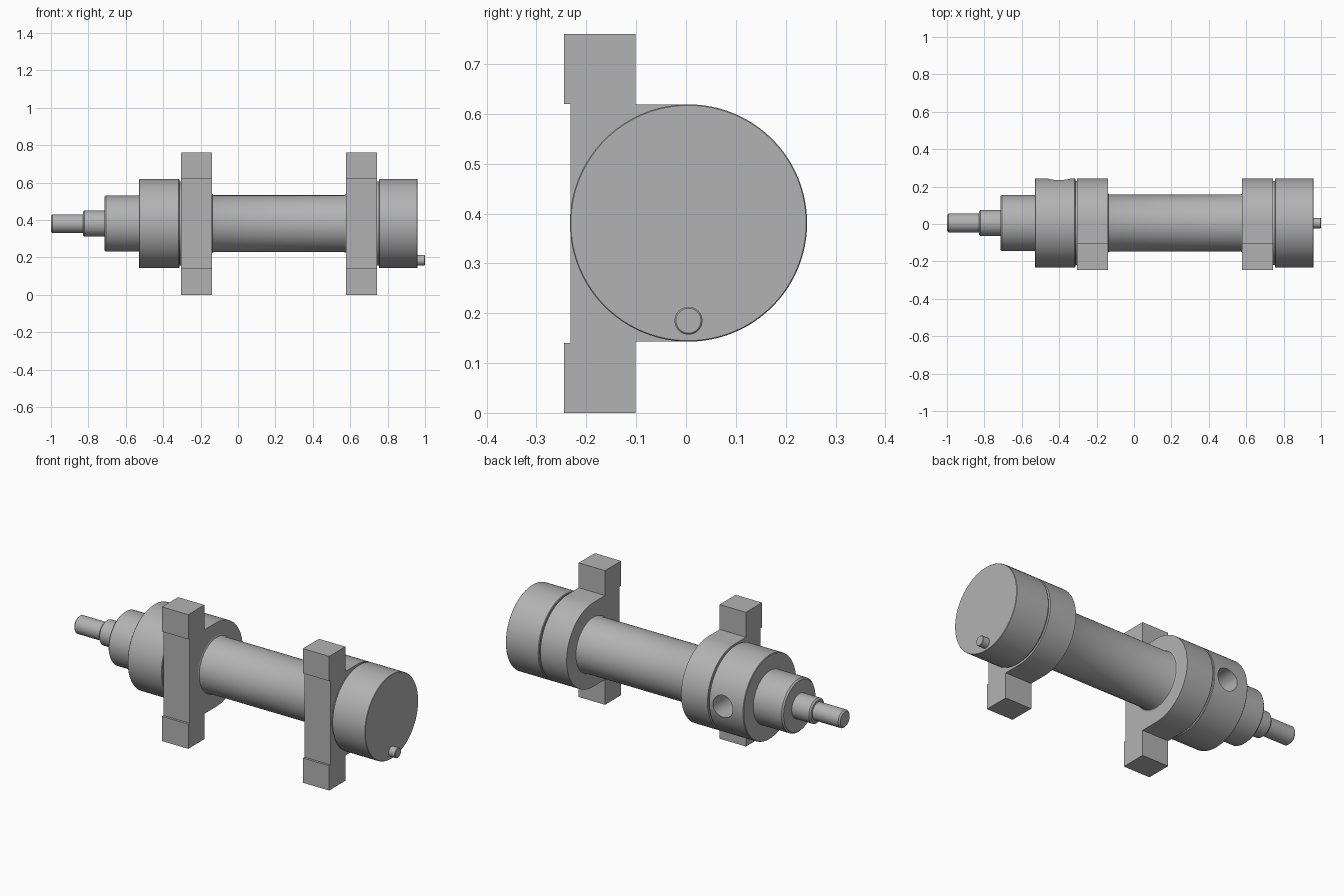
import bpy, bmesh, math
from mathutils import Matrix, Vector

if "Cube" in bpy.data.objects:
    bpy.data.objects.remove(bpy.data.objects["Cube"])

AY, AZ = 0.005, 0.381      # main axis
R = 0.238                  # head radius
SEG = 96

steel = bpy.data.materials.new("plain grey")
steel.use_nodes = True
GREY = (0.45, 0.45, 0.45, 1)
steel.diffuse_color = GREY
steel.node_tree.nodes["Principled BSDF"].inputs["Base Color"].default_value = GREY


def finish(name, bm):
    bmesh.ops.recalc_face_normals(bm, faces=bm.faces)
    mesh = bpy.data.meshes.new(name)
    bm.to_mesh(mesh)
    bm.free()
    mesh.materials.append(steel)
    ob = bpy.data.objects.new(name, mesh)
    bpy.context.collection.objects.link(ob)
    return ob


def select(ob):
    bpy.ops.object.select_all(action='DESELECT')
    ob.select_set(True)
    bpy.context.view_layer.objects.active = ob


def smooth(ob):
    select(ob)
    bpy.ops.object.shade_smooth_by_angle(angle=math.radians(28))


def cut(ob, cutter):
    select(ob)
    mod = ob.modifiers.new("cut", 'BOOLEAN')
    mod.operation, mod.object, mod.solver = 'DIFFERENCE', cutter, 'EXACT'
    bpy.ops.object.modifier_apply(modifier=mod.name)
    bpy.data.objects.remove(cutter)


def lathe(name, profile, y=AY, z=AZ, seg=SEG):
    """Revolve (x, radius) points, starting and ending on the axis, around x."""
    bm = bmesh.new()
    verts = [bm.verts.new((x, 0, r)) for x, r in profile]
    edges = [bm.edges.new(pair) for pair in zip(verts, verts[1:])]
    bmesh.ops.spin(bm, geom=verts + edges, cent=(0, 0, 0), axis=(1, 0, 0),
                   angle=math.tau, steps=seg, use_duplicate=False)
    bmesh.ops.remove_doubles(bm, verts=bm.verts, dist=1e-5)
    bmesh.ops.translate(bm, verts=bm.verts, vec=(0, y, z))
    return finish(name, bm)


def rod(x0, x1, r, c=0.008):
    """Points for a length of shaft chamfered at its outer (low x) end."""
    return [(x0, r - c), (x0 + c, r), (x1, r)]


def box(name, lo, hi):
    lo, hi = Vector(lo), Vector(hi)
    bm = bmesh.new()
    bmesh.ops.create_cube(bm, size=1, matrix=Matrix.Translation((lo + hi) / 2)
                          @ Matrix.Diagonal((*(hi - lo), 1)))
    return finish(name, bm)


# Stepped shaft and front head, with a groove next to the clamp
front_head = lathe("front_head", [(-1, 0)] + rod(-1, -0.83, 0.05)
                   + rod(-0.83, -0.715, 0.07) + rod(-0.715, -0.53, 0.15)
                   + [(-0.53, R - 0.003), (-0.527, R), (-0.317, R), (-0.314, R - 0.003),
                      (-0.314, 0.225), (-0.29, 0.225), (-0.29, 0)])

# Port bored into the back of the front head
bm = bmesh.new()
bmesh.ops.create_cone(bm, cap_ends=True, segments=48, radius1=0.062, radius2=0.062, depth=0.3,
                      matrix=Matrix.Translation((-0.4, 0.25, AZ)) @ Matrix.Rotation(math.pi / 2, 4, 'X'))
cut(front_head, finish("port_cutter", bm))
smooth(front_head)

# Tube, flared slightly where it enters each clamp
smooth(lathe("tube", [(-0.2, 0), (-0.2, 0.163), (-0.14, 0.163), (-0.137, 0.156), (-0.128, 0.152),
                      (0.568, 0.152), (0.577, 0.156), (0.58, 0.163), (0.64, 0.163), (0.64, 0)]))

# Rear cap with its neck, and the small pin on its end
smooth(lathe("rear_cap", [(0.73, 0), (0.73, 0.225), (0.753, 0.225), (0.753, R - 0.003),
                          (0.756, R), (0.958, R), (0.96, R - 0.002), (0.96, 0)]))
smooth(lathe("end_pin", [(0.95, 0), (0.95, 0.028), (0.997, 0.028), (1, 0.025), (1, 0)],
             z=0.185, seg=32))

# Clamps: D-shaped collar on an upright mounting bar with a shallow front relief
for side, x0, x1 in (("front", -0.305, -0.14), ("rear", 0.578, 0.743)):
    bm = bmesh.new()
    ring = [(AY + R * math.sin(a), AZ + R * math.cos(a))
            for a in (math.pi * i / 48 for i in range(49))]
    ring += [(-0.11, AZ - R), (-0.11, AZ + R)]
    face = bm.faces.new([bm.verts.new((x0, y, z)) for y, z in ring])
    ext = bmesh.ops.extrude_face_region(bm, geom=[face], use_keep_orig=True)
    bmesh.ops.translate(bm, vec=(x1 - x0, 0, 0),
                        verts=[v for v in ext["geom"] if isinstance(v, bmesh.types.BMVert)])
    smooth(finish(side + "_clamp_collar", bm))
    bar = box(side + "_mounting_bar", (x0, -0.245, 0), (x1, -0.101, 0.76))
    cut(bar, box("relief_cutter", (x0 - 0.1, -0.3, 0.14), (x1 + 0.1, -0.232, 0.62)))
